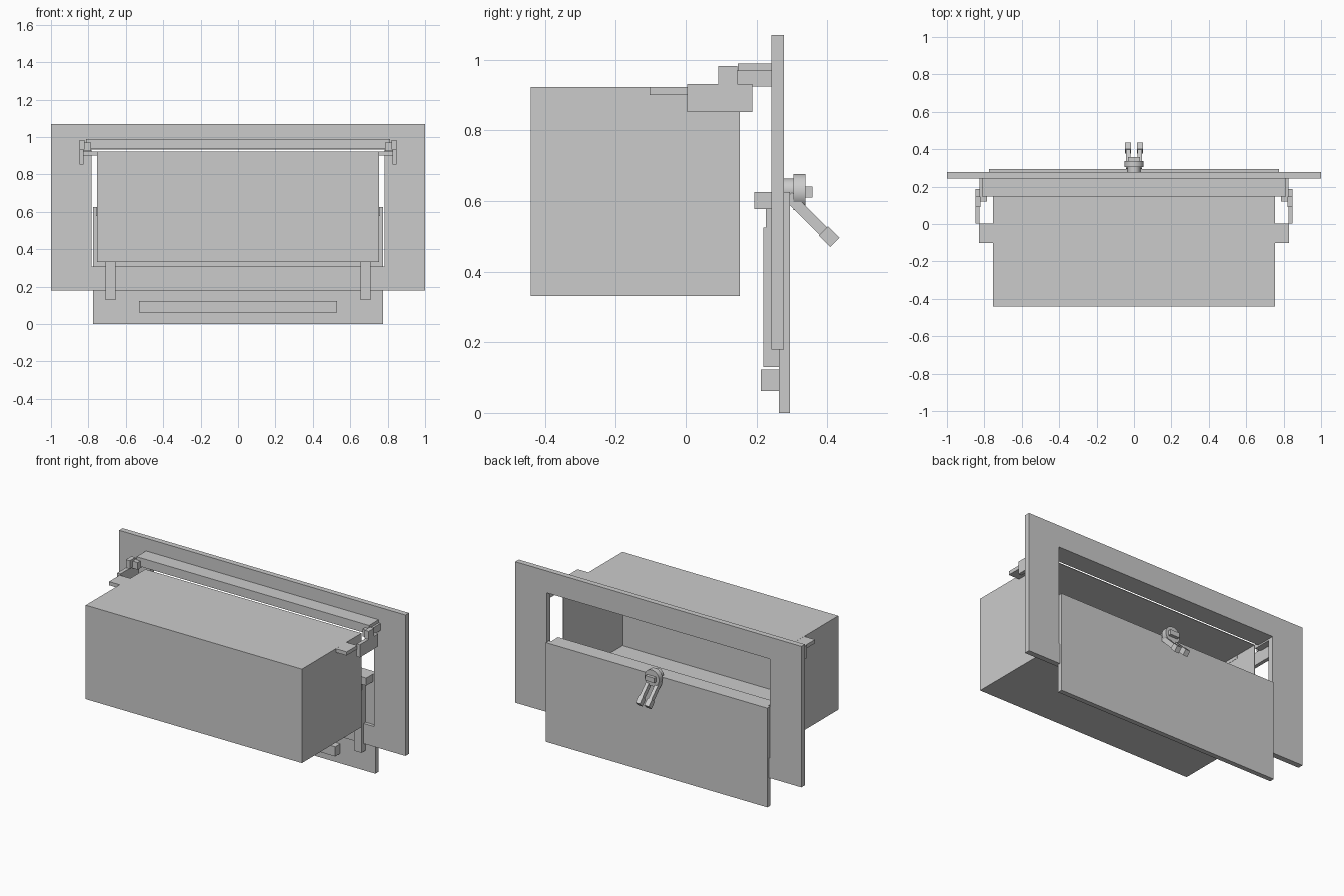
import bpy, bmesh, math
from mathutils import Matrix, Vector

if "Cube" in bpy.data.objects:
    bpy.data.objects.remove(bpy.data.objects["Cube"])

grey = bpy.data.materials.new("plain_grey")
grey.diffuse_color = (0.6, 0.6, 0.6, 1)
grey.use_nodes = True
grey.node_tree.nodes["Principled BSDF"].inputs["Base Color"].default_value = grey.diffuse_color


def finish(name, bm):
    bmesh.ops.recalc_face_normals(bm, faces=bm.faces)
    me = bpy.data.meshes.new(name)
    bm.to_mesh(me)
    bm.free()
    me.materials.append(grey)
    ob = bpy.data.objects.new(name, me)
    bpy.context.collection.objects.link(ob)
    return ob


def box(name, x, y, z):
    """Box from (min, max) ranges."""
    bm = bmesh.new()
    bmesh.ops.create_cube(bm, size=1)
    for v in bm.verts:
        v.co = Vector([(r[0] + r[1]) / 2 + c * (r[1] - r[0]) for r, c in zip((x, y, z), v.co)])
    return finish(name, bm)


def pair(name, x, y, z):
    """The same box on both sides."""
    box(name + "_right", x, y, z)
    box(name + "_left", (-x[1], -x[0]), y, z)


def disc(name, r, y0, y1, z):
    """Cylinder lying along y."""
    bm = bmesh.new()
    bmesh.ops.create_cone(bm, cap_ends=True, segments=32, radius1=r, radius2=r, depth=y1 - y0,
                          matrix=Matrix.Translation((0, (y0 + y1) / 2, z)) @ Matrix.Rotation(math.pi / 2, 4, 'X'))
    ob = finish(name, bm)
    bpy.context.view_layer.objects.active = ob
    ob.select_set(True)
    bpy.ops.object.shade_smooth_by_angle(angle=math.radians(40))
    ob.select_set(False)


# Wall plate with a rectangular opening
bm = bmesh.new()
loops = []
for y in (0.242, 0.277):
    for hx, z0, z1 in ((1.0, 0.18, 1.07), (0.782, 0.307, 0.932)):
        loops.append([bm.verts.new((sx * hx, y, z)) for sx, z in ((-1, z0), (1, z0), (1, z1), (-1, z1))])
front_out, front_in, back_out, back_in = loops
for a, b in ((front_out, front_in), (back_out, back_in), (front_out, back_out), (front_in, back_in)):
    for i in range(4):
        j = (i + 1) % 4
        bm.faces.new((a[i], a[j], b[j], b[i]))
finish("wall_plate", bm)

# Thin-walled bin, open toward the plate
bm = bmesh.new()
bmesh.ops.create_cube(bm, size=1)
for v in bm.verts:
    v.co = (v.co.x * 1.51, -0.144 + v.co.y * 0.594, 0.627 + v.co.z * 0.593)
back = max(bm.faces, key=lambda f: f.calc_center_median().y)
bmesh.ops.delete(bm, geom=[back], context='FACES_ONLY')
bin_box = finish("bin", bm)
shell = bin_box.modifiers.new("wall", 'SOLIDIFY')
shell.thickness = 0.005
shell.offset = -1

# Hanging tabs, brackets and pins
pair("bin_tab", (0.75, 0.83), (-0.102, 0.004), (0.9, 0.923))
pair("bracket_plate", (0.825, 0.848), (0.004, 0.188), (0.852, 0.932))
pair("bracket_hook", (0.82, 0.848), (0.092, 0.146), (0.932, 0.983))
pair("bracket_pin", (0.785, 0.825), (0.12, 0.245), (0.925, 0.97))
box("top_rail", (-0.812, 0.812), (0.147, 0.243), (0.935, 0.99))

# Drop-down door with lip, braces and lower bar
box("door", (-0.775, 0.775), (0.263, 0.294), (0, 0.626))
box("door_lip", (-0.76, 0.76), (0.194, 0.264), (0.578, 0.626))
pair("door_brace", (0.655, 0.708), (0.22, 0.264), (0.13, 0.525))
pair("brace_top", (0.655, 0.708), (0.226, 0.264), (0.52, 0.58))
box("lower_bar", (-0.53, 0.53), (0.213, 0.264), (0.062, 0.123))

# Latch: neck, knob and turn tab
disc("latch_neck", 0.034, 0.27, 0.306, 0.63)
disc("latch_knob", 0.051, 0.304, 0.338, 0.626)
box("latch_tab", (-0.032, 0.032), (0.335, 0.358), (0.61, 0.641))

# Two slanted latch prongs with thicker tips
for side, s in (("right", 1), ("left", -1)):
    for part, d0, d1, w, t in (("prong", 0.0, 0.15, 0.022, 0.03), ("prong_tip", 0.14, 0.186, 0.032, 0.037)):
        ob = box("latch_%s_%s" % (part, side), (s * 0.031 - w / 2, s * 0.031 + w / 2), (d0, d1), (-t / 2, t / 2))
        ob.data.transform(Matrix.Translation((0, 0.29, 0.614)) @ Matrix.Rotation(-math.pi / 4, 4, 'X'))
